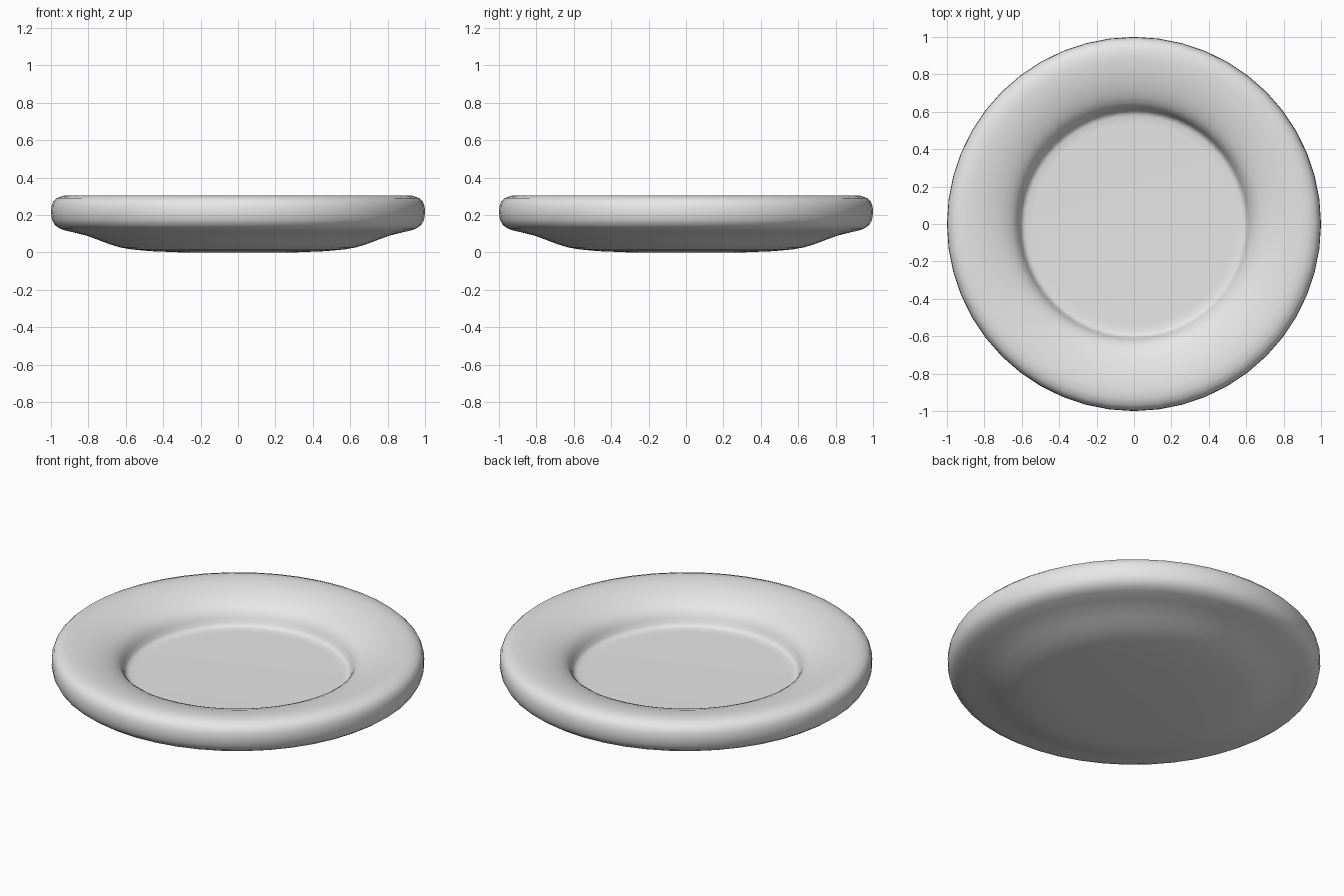
import bpy, bmesh, math

if "Cube" in bpy.data.objects:
    bpy.data.objects.remove(bpy.data.objects["Cube"])

SEGMENTS = 48

# plate cross-section (radius, height): underside, rim, then the inside down to the floor
control = [(0.30, 0.0), (0.47, 0.007), (0.57, 0.016), (0.63, 0.027), (0.69, 0.045),
           (0.75, 0.068), (0.81, 0.09), (0.87, 0.105), (0.93, 0.119), (0.955, 0.129),
           (0.98, 0.147), (0.995, 0.175), (1.0, 0.21), (0.998, 0.245), (0.988, 0.272),
           (0.97, 0.29), (0.935, 0.303), (0.89, 0.304), (0.84, 0.30), (0.78, 0.289),
           (0.72, 0.27), (0.68, 0.252), (0.65, 0.232), (0.63, 0.21), (0.617, 0.185),
           (0.607, 0.16), (0.597, 0.147), (0.58, 0.141), (0.54, 0.14)]

bm = bmesh.new()
rings = []
for r, z in control:
    rings.append([bm.verts.new((r * math.cos(2 * math.pi * i / SEGMENTS),
                                r * math.sin(2 * math.pi * i / SEGMENTS), z))
                  for i in range(SEGMENTS)])
for a, b in zip(rings, rings[1:]):
    for i in range(SEGMENTS):
        j = (i + 1) % SEGMENTS
        bm.faces.new((a[i], a[j], b[j], b[i]))
# flat base and flat floor
bm.faces.new(list(reversed(rings[0])))
bm.faces.new(rings[-1])
bmesh.ops.recalc_face_normals(bm, faces=bm.faces)
for f in bm.faces:
    f.smooth = True

mesh = bpy.data.meshes.new("plate")
bm.to_mesh(mesh)
bm.free()
plate = bpy.data.objects.new("plate", mesh)
bpy.context.collection.objects.link(plate)

# single light grey glaze
glaze = bpy.data.materials.new("light grey")
glaze.diffuse_color = (0.8, 0.8, 0.8, 1.0)
glaze.use_nodes = True
glaze.node_tree.nodes["Principled BSDF"].inputs["Base Color"].default_value = glaze.diffuse_color
mesh.materials.append(glaze)
